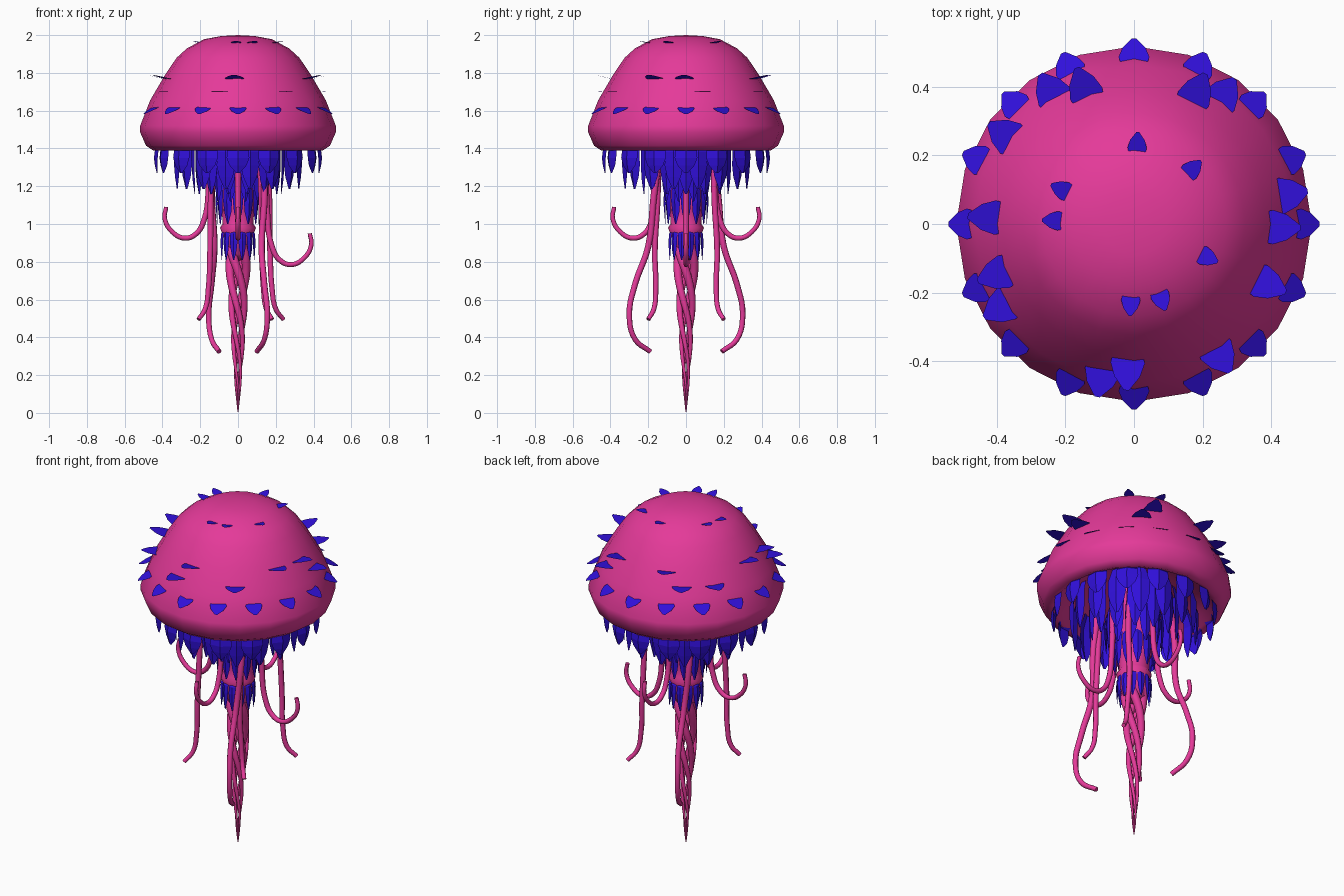
import bpy, bmesh, math
from mathutils import Vector

if "Cube" in bpy.data.objects:
    bpy.data.objects.remove(bpy.data.objects["Cube"])


def material(name, rgb):
    m = bpy.data.materials.new(name)
    m.diffuse_color = (*rgb, 1)
    m.use_nodes = True
    m.node_tree.nodes["Principled BSDF"].inputs["Base Color"].default_value = m.diffuse_color
    return m


PINK = material("pink flesh", (0.78, 0.042, 0.32))
BLUE = material("blue frill", (0.03, 0.005, 0.70))


def finish(name, bm, mat, smooth=None):
    me = bpy.data.meshes.new(name)
    bm.to_mesh(me)
    bm.free()
    me.materials.append(mat)
    ob = bpy.data.objects.new(name, me)
    bpy.context.collection.objects.link(ob)
    if smooth:
        bpy.ops.object.select_all(action='DESELECT')
        ob.select_set(True)
        bpy.context.view_layer.objects.active = ob
        bpy.ops.object.shade_smooth_by_angle(angle=math.radians(smooth))
    return ob


def lathe(name, profile, sides, mat):
    bm = bmesh.new()
    vs = [bm.verts.new((r, 0, z)) for r, z in profile]
    es = [bm.edges.new(p) for p in zip(vs, vs[1:])]
    bmesh.ops.spin(bm, geom=vs + es, cent=(0, 0, 0), axis=(0, 0, 1),
                   angle=2 * math.pi, steps=sides, use_duplicate=False)
    bmesh.ops.remove_doubles(bm, verts=bm.verts, dist=0.0005)
    bmesh.ops.recalc_face_normals(bm, faces=bm.faces)
    return finish(name, bm, mat, 60)


def leaves(name, angles, path, width, shape, bulge=0.0):
    """Thin leaves: path is (radius, z) from root to tip, shape is relative half widths."""
    bm = bmesh.new()
    for a in angles:
        out = Vector((math.cos(a), math.sin(a), 0))
        side = Vector((-out.y, out.x, 0))
        rows = []
        for (r, z), w in zip(path, shape):
            mid = out * r + Vector((0, 0, z))
            half = side * width * w / 2
            back = out * bulge * w
            rows.append([bm.verts.new(p) for p in (mid - half - back, mid, mid + half - back)])
        for p, q in zip(rows, rows[1:]):
            for i in (0, 1):
                bm.faces.new((p[i], p[i + 1], q[i + 1], q[i]))
    return finish(name, bm, BLUE)


def ring(n, offset=0.0):
    return [2 * math.pi * (i + offset) / n for i in range(n)]


def tube(name, pts, radius, taper=0.7):
    cu = bpy.data.curves.new(name, 'CURVE')
    cu.dimensions = '3D'
    cu.bevel_depth = radius
    cu.bevel_resolution = 2
    cu.resolution_u = 5
    cu.use_fill_caps = True
    sp = cu.splines.new('BEZIER')
    sp.bezier_points.add(len(pts) - 1)
    for i, (bp, p) in enumerate(zip(sp.bezier_points, pts)):
        bp.co = p
        bp.handle_left_type = bp.handle_right_type = 'AUTO'
        bp.radius = 1 + (taper - 1) * i / (len(pts) - 1)
    cu.materials.append(PINK)
    ob = bpy.data.objects.new(name, cu)
    bpy.context.collection.objects.link(ob)
    bpy.ops.object.select_all(action='DESELECT')
    ob.select_set(True)
    bpy.context.view_layer.objects.active = ob
    bpy.ops.object.convert(target='MESH')
    return bpy.context.object


# Bell with a hollow underside
lathe("bell", [(0, 2.0), (0.09, 1.995), (0.18, 1.978), (0.27, 1.93), (0.325, 1.88), (0.386, 1.79),
               (0.465, 1.655), (0.518, 1.52), (0.518, 1.485), (0.487, 1.415), (0.45, 1.39),
               (0.42, 1.40), (0.37, 1.44), (0.25, 1.49), (0, 1.51)], 20, PINK)

# Central stalk with soft ridges
lathe("stalk", [(0, 1.52), (0.13, 1.5), (0.11, 1.3), (0.085, 1.14), (0.1, 1.12), (0.085, 1.08),
                (0.082, 1.0), (0.095, 0.98), (0.08, 0.94), (0.06, 0.84), (0, 0.8)], 16, PINK)

# Scattered plates on the bell, placed by their top-view direction
PLATE = (0.8, 1.0, 0.75, 0.15)


def toward(points):
    return [math.atan2(y, x) for x, y in points]


def straight(r0, z0, r1, z1, n=4):
    return [(r0 + (r1 - r0) * i / (n - 1), z0 + (z1 - z0) * i / (n - 1)) for i in range(n)]


leaves("rim_plates", ring(16), straight(0.46, 1.625, 0.54, 1.582), 0.09, PLATE)
leaves("lower_plates", toward([(-.25, .40), (-.39, .27), (-.40, -.25), (-.10, -.47), (.26, -.40),
                               (.47, .09), (.27, .39)]),
       straight(0.40, 1.70, 0.515, 1.705), 0.105, PLATE)
leaves("upper_plates", toward([(-.15, .41), (-.43, .02), (-.41, -.15), (-.02, -.44), (.40, -.18),
                               (.44, -.01), (.19, .40)]),
       straight(0.365, 1.762, 0.485, 1.79), 0.10, PLATE)
leaves("crown_plates", toward([(.01, .24), (.17, .16), (.22, -.10), (.08, -.22), (-.01, -.235),
                               (-.24, .01), (-.21, .10)]),
       straight(0.20, 1.957, 0.268, 1.97), 0.056, PLATE)

# Hanging frills under the bell, outer to inner
FRILL = (0.6, 0.95, 1.0, 0.75, 0.15)
leaves("outer_frill", ring(16), [(.40, 1.43), (.44, 1.39), (.445, 1.35), (.44, 1.31), (.43, 1.27)],
       0.12, FRILL, 0.02)
leaves("middle_frill", ring(16, 0.5), [(.32, 1.46), (.345, 1.38), (.345, 1.31), (.34, 1.25), (.33, 1.185)],
       0.10, FRILL, 0.018)
leaves("inner_frill", ring(14), [(.22, 1.50), (.245, 1.40), (.245, 1.30), (.24, 1.23), (.23, 1.16)],
       0.085, FRILL, 0.015)
leaves("throat_frill", ring(12, 0.5), [(.13, 1.40), (.155, 1.33), (.16, 1.25), (.155, 1.19), (.15, 1.12)],
       0.07, FRILL, 0.012)
leaves("stalk_frill_top", ring(12), [(.09, 1.22), (.115, 1.18), (.12, 1.12), (.115, 1.06), (.11, 1.0)],
       0.055, FRILL, 0.01)
leaves("stalk_frill_low", ring(12, 0.5), [(.075, .97), (.092, .95), (.096, .91), (.094, .86), (.09, .81)],
       0.042, FRILL, 0.008)

# Twisted arms that join in a point at the bottom
for k in range(4):
    pts = []
    for i in range(13):
        t = i / 12
        a = k * math.pi / 2 + 0.4 + t * 2 * math.pi * 1.1
        r = 0.05 * (1 - t) ** 0.8
        pts.append((r * math.cos(a), r * math.sin(a), 0.90 * (1 - t) + 0.004 * t))
    tube(f"twisted_arm_{k + 1}", pts, 0.026, 0.1)

# Short curled tentacles along the four axes: (radius, z)
CURL = [(.15, 1.45), (.155, 1.2), (.18, 1.02), (.22, .95), (.28, .925), (.35, .96), (.388, 1.03), (.38, 1.09)]
for name, a, drop in (("left", math.pi, 0), ("front", -math.pi / 2, 0),
                      ("back", math.pi / 2, 0), ("right", 0, 0.14)):
    tube("curl_" + name, [(r * math.cos(a), r * math.sin(a), z - drop * (i > 0))
                          for i, (r, z) in enumerate(CURL)], 0.016)

# Long tentacles; the pair with hooked tips mirrors through the centre
HOOK = [(-.13, .13, 1.45), (-.14, .17, 1.15), (-.125, .2, .88), (-.14, .27, .68), (-.155, .3, .52),
        (-.14, .27, .39), (-.10, .19, .325)]
for name, s in (("back", 1), ("front", -1)):
    tube("hooked_tentacle_" + name, [(s * x, s * y, z) for x, y, z in HOOK], 0.019)

SWAY = [(.15, .15, 1.45), (.165, .15, 1.15), (.17, .165, .85), (.18, .16, .66), (.2, .17, .55), (.24, .2, .495)]
for name, sx, sy in (("back_right", 1, 1), ("front_left", -0.87, -1), ("front_right", 0.75, -1)):
    tube("swaying_tentacle_" + name, [(sx * x, sy * y, z) for x, y, z in SWAY], 0.017)

# Smooth the round tubes
for ob in list(bpy.context.scene.objects):
    if any(w in ob.name for w in ("arm", "curl", "tentacle")):
        for p in ob.data.polygons:
            p.use_smooth = True
